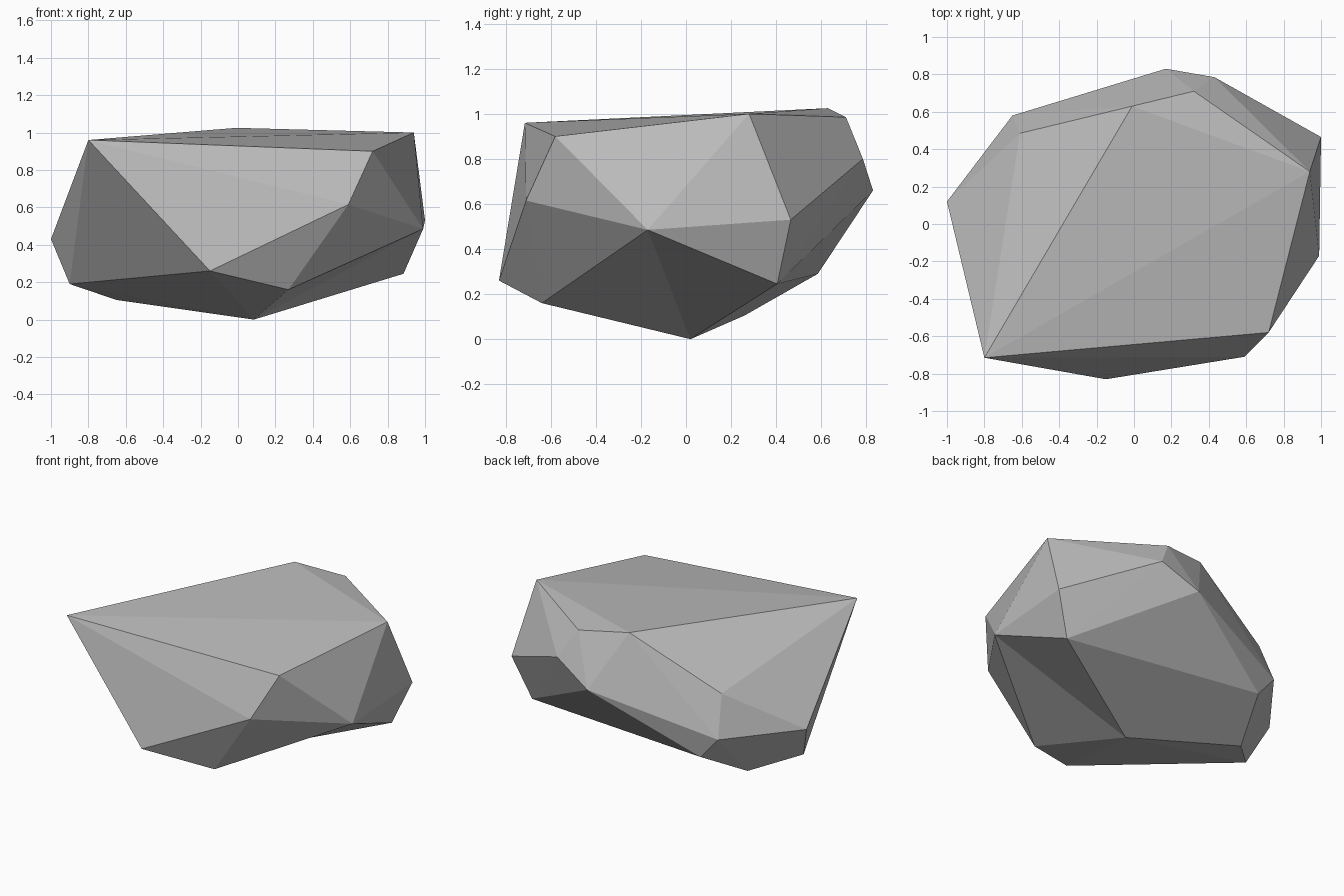
import bpy
import bmesh

cube = bpy.data.objects.get("Cube")
if cube:
    bpy.data.objects.remove(cube, do_unlink=True)

# Stone colour
stone = bpy.data.materials.new("stone_grey")
stone.use_nodes = True
grey = (0.5, 0.5, 0.5, 1)
stone.diffuse_color = grey
shader = next(n for n in stone.node_tree.nodes if n.type == "BSDF_PRINCIPLED")
shader.inputs["Base Color"].default_value = grey
shader.inputs["Roughness"].default_value = 0.9

# Corner points of the boulder, grouped by area
top_corners = [(-.8, -.715, .96), (.72, -.58, .9), (.94, .28, 1),
               (-.01, .63, 1.025), (.32, .71, .985)]
front_corners = [(-.15, -.83, .26), (.59, -.71, .615)]
side_corners = [(-1, .12, .43), (-.9, .01, .19), (1, .465, .53)]
back_corners = [(-.61, .485, .71), (-.65, .58, .44), (-.52, .585, .29),
                (.17, .83, .66), (.43, .785, .8)]
base_corners = [(-.65, .26, .105)]
# Corners around the shallow hollow under the right-hand side
hollow_start = (.27, -.64, .16)
hollow_end = (.885, .405, .245)
hollow_crease = [(.085, .02, 0), (.99, -.17, .485)]

# Wrap the corners in a faceted skin
bm = bmesh.new()
for point in (top_corners + front_corners + side_corners + back_corners
              + base_corners + hollow_crease):
    bm.verts.new(point)
start = bm.verts.new(hollow_start)
end = bm.verts.new(hollow_end)
hull = bmesh.ops.convex_hull(bm, input=bm.verts)

# Turn the ridge between the hollow's ends into a valley crease
ridge = bm.edges.get((start, end))
if ridge:
    bmesh.ops.rotate_edges(bm, edges=[ridge], use_ccw=False)
loose = [v for v in bm.verts if not v.link_faces]
print("corners left out:", [tuple(v.co) for v in loose], "ridge:", ridge is not None)
bmesh.ops.delete(bm, geom=loose, context="VERTS")
bmesh.ops.recalc_face_normals(bm, faces=bm.faces)

mesh = bpy.data.meshes.new("boulder")
bm.to_mesh(mesh)
bm.free()
mesh.materials.append(stone)
mesh.shade_flat()
boulder = bpy.data.objects.new("boulder", mesh)
bpy.context.collection.objects.link(boulder)
